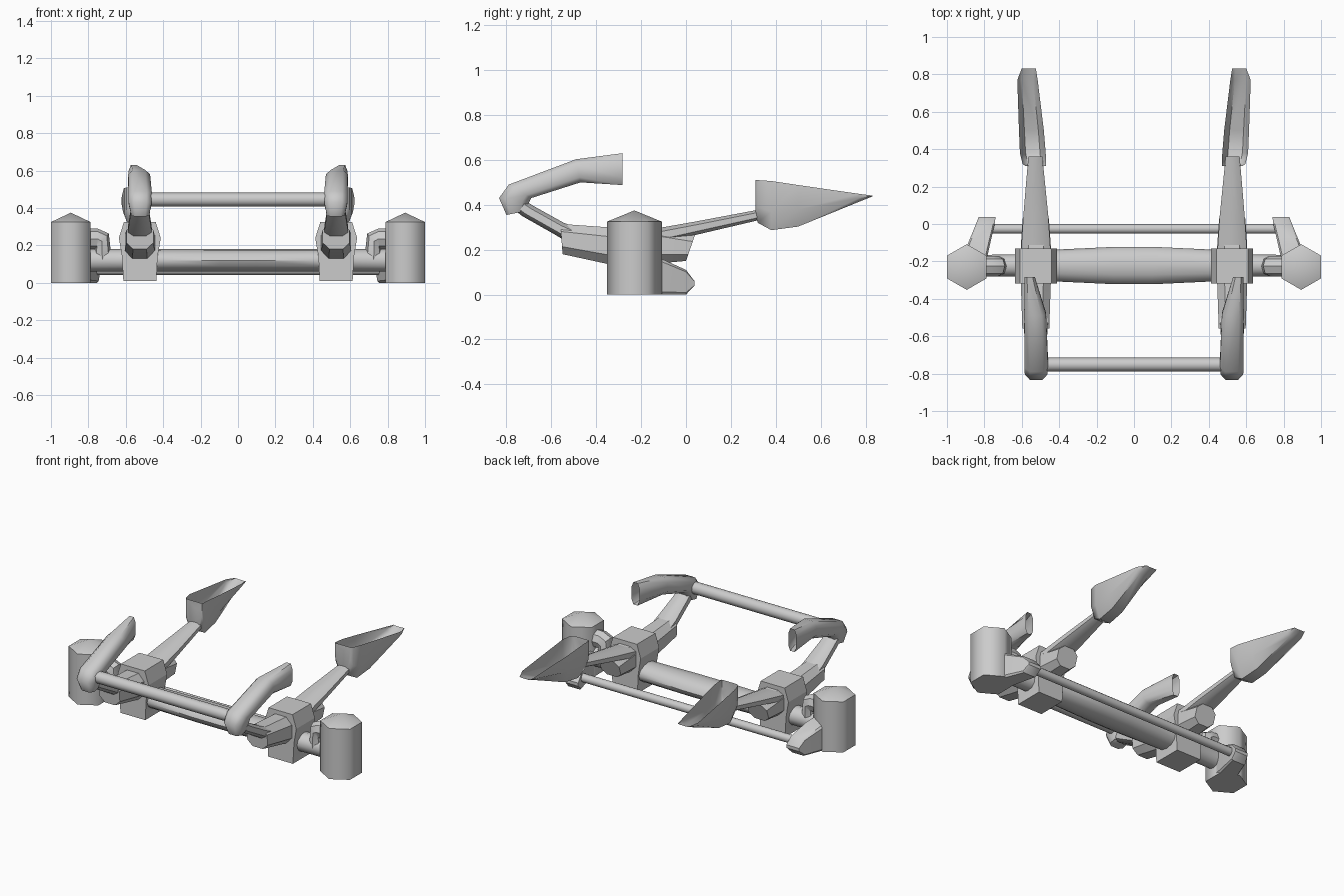
import bpy, bmesh, math

if "Cube" in bpy.data.objects:
    bpy.data.objects.remove(bpy.data.objects["Cube"])


def finish(name, bm, mirror, angle=40):
    bmesh.ops.remove_doubles(bm, verts=bm.verts, dist=0.0005)
    bmesh.ops.recalc_face_normals(bm, faces=bm.faces)
    me = bpy.data.meshes.new(name)
    bm.to_mesh(me)
    bm.free()
    ob = bpy.data.objects.new(name, me)
    bpy.context.collection.objects.link(ob)
    if mirror:
        ob.modifiers.new("Mirror", 'MIRROR')
    bpy.ops.object.select_all(action='DESELECT')
    ob.select_set(True)
    bpy.context.view_layer.objects.active = ob
    bpy.ops.object.shade_smooth_by_angle(angle=math.radians(angle))
    return ob


def skin(name, rings, caps=(True, True), closed=True, mirror=True, angle=40):
    """Bridge successive rings of points."""
    bm = bmesh.new()
    vs = [[bm.verts.new(p) for p in r] for r in rings]
    n = len(rings[0])
    for a, b in zip(vs, vs[1:]):
        for i in range(n if closed else n - 1):
            j = (i + 1) % n
            bm.faces.new((a[i], a[j], b[j], b[i]))
    if caps[0]:
        bm.faces.new(vs[0])
    if caps[1]:
        bm.faces.new(vs[-1])
    return finish(name, bm, mirror, angle)


def box_ring(top, bot, x0, x1, c=0.25):
    """Chamfered rectangle between a top and a bottom (y, z) point."""
    uv = [(c, 0), (1 - c, 0), (1, c), (1, 1 - c), (1 - c, 1), (c, 1), (0, 1 - c), (0, c)]
    return [(x0 + u * (x1 - x0), bot[0] + v * (top[0] - bot[0]), bot[1] + v * (top[1] - bot[1]))
            for u, v in uv]


def beam(name, stations, c=0.25, **kw):
    return skin(name, [box_ring(*s, c) for s in stations], **kw)


def x_tube(name, stations, n=12, **kw):
    """Tube along x; stations are (x, y, z, ry, rz)."""
    rings = [[(x, y + ry * math.cos(2 * math.pi * i / n), z + rz * math.sin(2 * math.pi * i / n))
              for i in range(n)] for x, y, z, ry, rz in stations]
    return skin(name, rings, **kw)


# Hexagonal end hubs with pointed caps
hub = []
for z, r in ((0, 0.122), (0.325, 0.122), (0.375, 0.0)):
    hub.append([(0.894 + r * math.sin(i * math.pi / 3), -0.23 + r * math.cos(i * math.pi / 3), z)
                for i in range(6)])
skin("end_hub", hub, caps=(True, False), angle=62)

# Brackets reaching from the hubs to the rear rod
beam("hub_bracket", [
    ((-0.2, 0.18), (-0.2, 0.0), 0.79, 0.92),
    ((-0.11, 0.16), (-0.11, 0.0), 0.77, 0.89),
    ((0.0, 0.11), (0.0, 0.0), 0.745, 0.845),
    ((0.038, 0.06), (0.038, 0.04), 0.74, 0.83)], c=0.08, angle=30)

# Elbows joining hubs to the axle
elbow = []
for x, z, nx, nz in ((0.82, 0.235, 0, 1), (0.75, 0.235, 0, 1),
                     (0.728, 0.222, -0.75, 0.75), (0.725, 0.12, -1, 0)):
    elbow.append([(x + 0.05 * nx * math.cos(a), -0.225 + 0.055 * math.sin(a),
                   z + 0.055 * nz * math.cos(a)) for a in [i * math.pi / 4 for i in range(8)]])
skin("hub_elbow", elbow)

# Axle, rear rod and front crossbar
x_tube("axle", [(x, -0.222, 0.12, ry, 0.06) for x, ry in
                ((-0.79, 0.057), (-0.63, 0.06), (-0.55, 0.078), (-0.42, 0.085), (-0.1, 0.1),
                 (0.1, 0.1), (0.42, 0.085), (0.55, 0.078), (0.63, 0.06), (0.79, 0.057))],
       mirror=False)
x_tube("rear_rod", [(x, -0.026, 0.068, 0.026, 0.026) for x in (-0.76, 0.76)], mirror=False)
x_tube("front_crossbar", [(x, -0.752, 0.445, 0.037, 0.037) for x in (-0.5, 0.5)], mirror=False)

# Clamps around the axle
clamp = [(-0.088, 0.01), (0.088, 0.01), (0.095, 0.14), (0.112, 0.24),
         (0.085, 0.325), (-0.085, 0.325), (-0.112, 0.24), (-0.095, 0.14)]
skin("axle_clamp", [[(0.525 + x, y, z) for x, z in clamp] for y in (-0.318, -0.13)], angle=20)

# Arm blocks through the clamps
beam("arm_block", [
    ((-0.56, 0.315), (-0.55, 0.18), 0.453, 0.597),
    ((-0.32, 0.298), (-0.32, 0.13), 0.445, 0.605),
    ((-0.11, 0.298), (-0.11, 0.14), 0.445, 0.605),
    ((0.04, 0.265), (0.0, 0.15), 0.455, 0.595)])

# Necks rising to the handles
beam("arm_neck", [
    ((-0.5, 0.305), (-0.5, 0.215), 0.46, 0.59),
    ((-0.545, 0.32), (-0.58, 0.265), 0.462, 0.588),
    ((-0.68, 0.395), (-0.73, 0.35), 0.475, 0.575),
    ((-0.75, 0.44), (-0.78, 0.39), 0.48, 0.57)])

# Curved hollow handles, open at the rear
beam("curved_handle", [
    ((-0.725, 0.37), (-0.80, 0.355), 0.475, 0.57),
    ((-0.70, 0.41), (-0.833, 0.43), 0.462, 0.584),
    ((-0.69, 0.43), (-0.79, 0.49), 0.46, 0.585),
    ((-0.47, 0.50), (-0.49, 0.603), 0.47, 0.587),
    ((-0.283, 0.488), (-0.283, 0.63), 0.53, 0.585)], c=0.22, caps=(True, False), angle=50)

# Flat bars to the footrests
beam("footrest_bar", [
    ((-0.13, 0.295), (-0.13, 0.225), 0.447, 0.603),
    ((0.04, 0.325), (0.04, 0.265), 0.458, 0.592),
    ((0.36, 0.385), (0.36, 0.34), 0.49, 0.565)])

# Scoop-shaped footrests, open on top
scoop = []
for y, top, mid, bot, xi, xo in ((0.31, 0.51, 0.43, 0.35, 0.472, 0.58),
                                 (0.32, 0.51, 0.39, 0.32, 0.47, 0.595),
                                 (0.38, 0.506, 0.37, 0.287, 0.472, 0.61),
                                 (0.5, 0.488, 0.38, 0.303, 0.482, 0.615),
                                 (0.77, 0.449, 0.43, 0.413, 0.515, 0.624),
                                 (0.832, 0.441, 0.44, 0.438, 0.525, 0.6)):
    w = 0.22 * (xo - xi)
    scoop.append([(xi, y, top), (xi, y, mid), (xi + w, y, bot),
                  (xo - w, y, bot), (xo, y, mid), (xo, y, top)])
skin("footrest_scoop", scoop, caps=(True, False), closed=False, angle=50)
